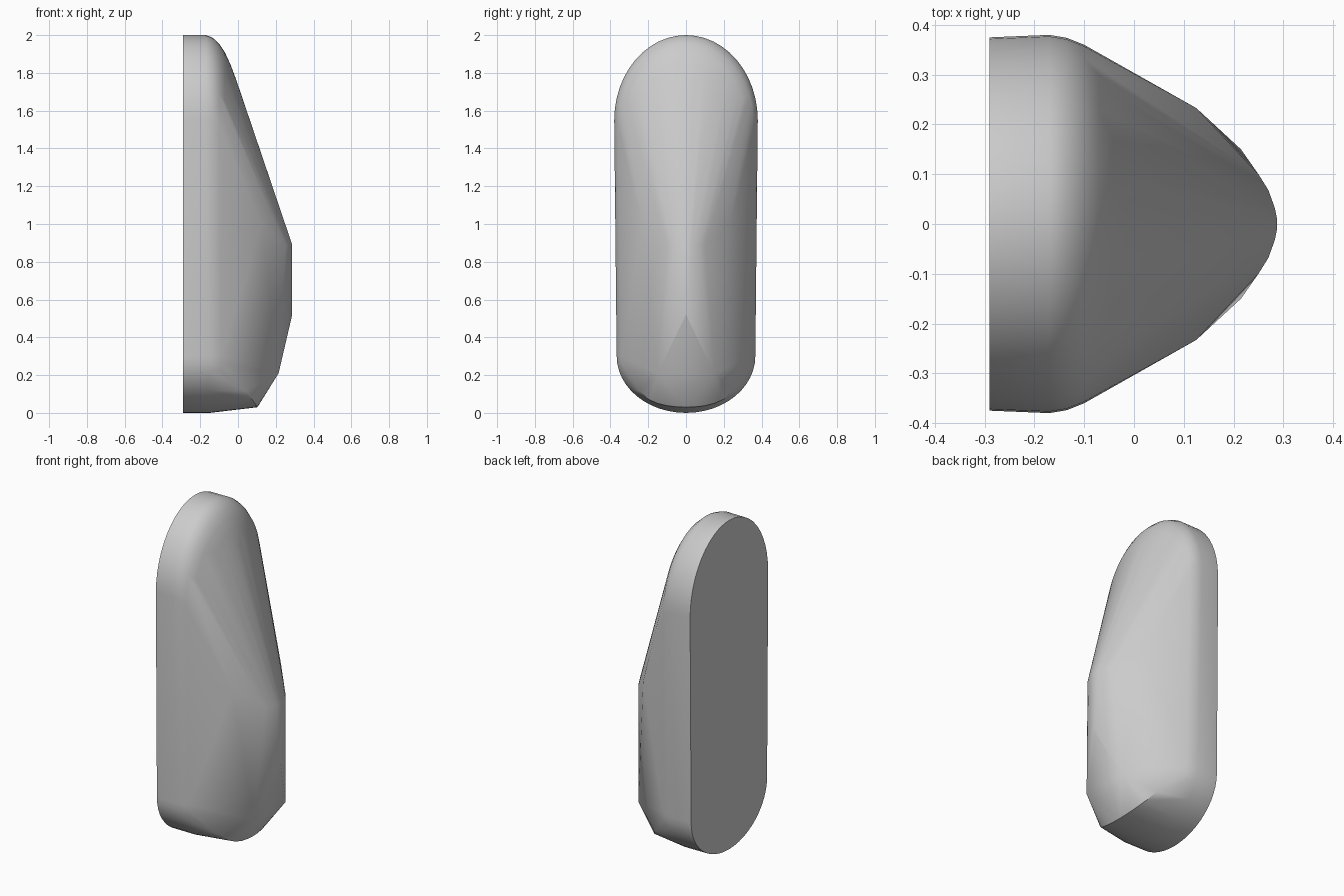
import bpy
import bmesh
from math import sin, cos, pi, radians

cube = bpy.data.objects.get("Cube")
if cube:
    bpy.data.objects.remove(cube, do_unlink=True)

grey = bpy.data.materials.new("plain grey")
grey.use_nodes = True
colour = (0.6, 0.6, 0.6, 1)
grey.diffuse_color = colour
grey.node_tree.nodes["Principled BSDF"].inputs["Base Color"].default_value = colour


def arc(x, half_width, z_centre, height, steps=24):
    """Half ellipse across the body; a negative height hangs down."""
    return [(x, half_width * cos(pi * i / steps),
             z_centre + height * sin(pi * i / steps)) for i in range(steps + 1)]


def mirrored(points):
    return [(x, side * y, z) for x, y, z in points for side in (1, -1)]


points = []
# Rounded crown: x, half width, spring height, top height
for x, w, spring, top in [(-0.29, 0.375, 1.55, 2.0), (-0.17, 0.38, 1.55, 2.0),
                          (-0.135, 0.374, 1.54, 1.987), (-0.10, 0.36, 1.52, 1.955),
                          (-0.07, 0.325, 1.5, 1.91), (-0.04, 0.27, 1.48, 1.845),
                          (-0.01, 0.17, 1.5, 1.765)]:
    points += arc(x, w, spring, top - spring)

# Rounded base: x, half width, spring height, bottom height
for x, w, spring, low in [(-0.29, 0.365, 0.3, 0.0), (-0.15, 0.367, 0.3, 0.0),
                          (-0.09, 0.345, 0.3, 0.009)]:
    points += arc(x, w, spring, low - spring)

# Curved nose, its lower tip, chin corners, cheek corners and bottom rim
points += mirrored([(0.287, 0.012, 0.89), (0.283, 0.032, 0.89),
                    (0.27, 0.068, 0.89), (0.25, 0.10, 0.89)])
points += [(0.287, 0, 0.89), (0.287, 0, 0.52)]
points += mirrored([(0.215, 0.15, 0.21), (0.125, 0.233, 1.0)])
points += mirrored([(0.102, 0.05, 0.032), (0.098, 0.10, 0.038),
                    (0.09, 0.15, 0.05), (0.075, 0.195, 0.07), (0.04, 0.245, 0.115)])
points += [(0.103, 0, 0.03)]

# Wrap the profiles in a single skin
bm = bmesh.new()
for p in points:
    bm.verts.new(p)
bmesh.ops.remove_doubles(bm, verts=bm.verts[:], dist=0.0005)
bmesh.ops.convex_hull(bm, input=bm.verts[:], use_existing_faces=False)
bmesh.ops.delete(bm, geom=[v for v in bm.verts if not v.link_faces], context='VERTS')
bmesh.ops.dissolve_limit(bm, angle_limit=radians(0.3),
                         verts=bm.verts[:], edges=bm.edges[:])
bmesh.ops.recalc_face_normals(bm, faces=bm.faces[:])

mesh = bpy.data.meshes.new("tapered_body")
bm.to_mesh(mesh)
bm.free()
mesh.materials.append(grey)
body = bpy.data.objects.new("tapered_body", mesh)
bpy.context.collection.objects.link(body)

for other in bpy.context.selected_objects:
    other.select_set(False)
body.select_set(True)
bpy.context.view_layer.objects.active = body
bpy.ops.object.shade_smooth_by_angle(angle=radians(25))
